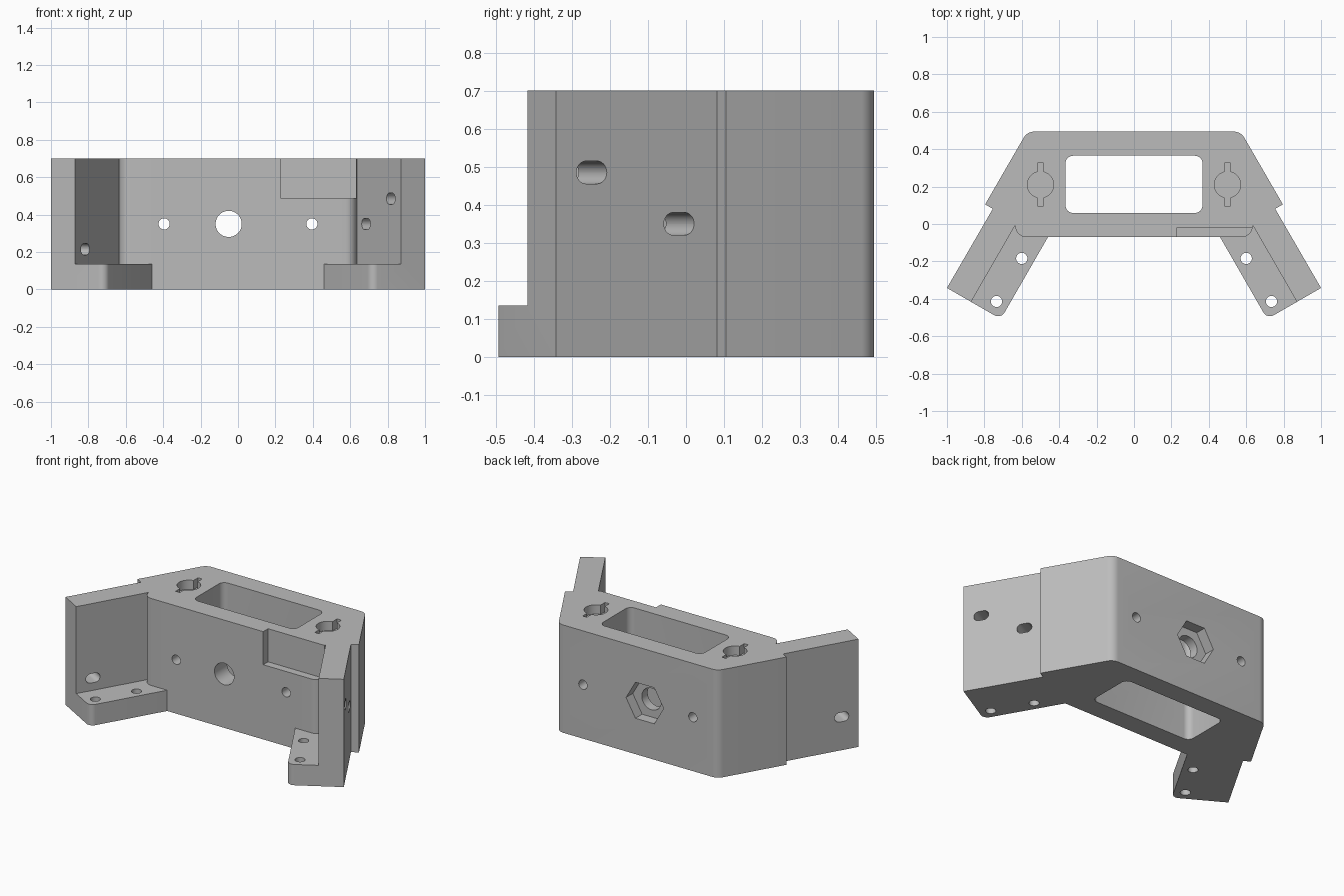
import bpy, bmesh, math
from mathutils import Matrix, Vector

old = bpy.data.objects.get("Cube")
if old:
    bpy.data.objects.remove(old, do_unlink=True)

HEIGHT = 0.70
FLANGE = 0.135
MID = 0.35

grey = bpy.data.materials.new("plain grey")
grey.use_nodes = True
grey.diffuse_color = (0.5, 0.5, 0.5, 1)
grey.node_tree.nodes["Principled BSDF"].inputs["Base Color"].default_value = (0.5, 0.5, 0.5, 1)


def rounded(corners, steps=8):
    """Outline from (x, y, radius) corners, with arcs where radius > 0."""
    out = []
    for i, (x, y, r) in enumerate(corners):
        p = Vector((x, y))
        if not r:
            out.append(p)
            continue
        a = (Vector(corners[i - 1][:2]) - p).normalized()
        b = (Vector(corners[(i + 1) % len(corners)][:2]) - p).normalized()
        half = a.angle(b) / 2
        centre = p + (a + b).normalized() * (r / math.sin(half))
        start = p + a * (r / math.tan(half)) - centre
        end = p + b * (r / math.tan(half)) - centre
        sweep = start.angle_signed(end)
        for k in range(steps + 1):
            t = -sweep * k / steps
            out.append(centre + Matrix.Rotation(t, 2) @ start)
    return out


def box(w, h, r=0):
    return rounded([(-w, -h, r), (w, -h, r), (w, h, r), (-w, h, r)])


def circle(r, n=48):
    return [Vector((r * math.cos(math.tau * k / n), r * math.sin(math.tau * k / n)))
            for k in range(n)]


def prism(name, outline, z0, z1, matrix=Matrix()):
    bm = bmesh.new()
    face = bm.faces.new([bm.verts.new((p[0], p[1], z0)) for p in outline])
    ext = bmesh.ops.extrude_face_region(bm, geom=[face])
    moved = [v for v in ext["geom"] if isinstance(v, bmesh.types.BMVert)]
    bmesh.ops.translate(bm, verts=moved, vec=(0, 0, z1 - z0))
    bm.transform(matrix)
    bmesh.ops.recalc_face_normals(bm, faces=bm.faces)
    mesh = bpy.data.meshes.new(name)
    bm.to_mesh(mesh)
    bm.free()
    mesh.materials.append(grey)
    obj = bpy.data.objects.new(name, mesh)
    bpy.context.collection.objects.link(obj)
    return obj


def frame(origin, u, v, w):
    m = Matrix((u, v, w)).transposed().to_4x4()
    m.translation = origin
    return m


def facing_back(x, z):
    """Frame whose depth axis runs along +y."""
    return frame((x, 0, z), (1, 0, 0), (0, 0, 1), (0, 1, 0))


def mirror(points, s):
    return [(s * p[0], p[1]) for p in points]


# Bracket blank: body, side walls and flanges in one outline
half = [(0.46, -0.07, 0), (0.712, -0.508, 0.04), (1.0, -0.342, 0),
        (0.755, 0.081, 0), (0.796, 0.105, 0), (0.571, 0.494, 0.065)]
outline = rounded(half + [(-x, y, r) for x, y, r in reversed(half)])
bracket = prism("bracket", outline, 0, HEIGHT)

cutters = []


def cut(*args):
    cutters.append(prism("cutter", *args))


# Keyhole outline: circle with a narrow slot across it
gap = math.asin(0.015 / 0.07)
keyhole = []
for s in (1, -1):
    for k in range(25):
        a = (math.pi / 2 - gap) * (k / 12 - 1)
        keyhole.append((s * 0.07 * math.cos(a), s * 0.07 * math.sin(a)))
    keyhole += [(s * 0.015, s * 0.115), (-s * 0.015, s * 0.115)]

space = rounded([(0.46, -0.07, 0), (0.635, -0.07, 0.06), (0.635, -0.007, 0),
                 (0.9, -0.466, 0), (0.9, -0.7, 0), (0.35, -0.7, 0)])
for s in (1, -1):
    # Open space above each flange
    cut(mirror(space, s), FLANGE, 1)
    # Flange screw holes
    for x, y in ((0.60, -0.184), (0.735, -0.414)):
        cut(circle(0.03), -0.1, 0.3, Matrix.Translation((s * x, y, 0)))
    # Slots through the side walls
    c, h = math.cos(math.pi / 6), 0.5
    for x, y, z in ((0.942, -0.25, 0.485), (0.942, -0.25, 0.215), (0.81, -0.02, MID)):
        cut(box(0.046, 0.03, 0.0299), -0.17, 0.1,
            frame((s * x, y, z), (s * h, -c, 0), (0, 0, 1), (s * c, h, 0)))
    # Blind keyholes in the top
    cut(keyhole, HEIGHT - 0.06, 1, Matrix.Translation((s * 0.5, 0.21, 0)))
    # Bolt holes from front to back
    cut(circle(0.03), -0.3, 0.7, facing_back(s * 0.395, MID))

# Central window
cut(box(0.366, 0.153, 0.04), -0.1, 1, Matrix.Translation((0, 0.212, 0)))
# Main bore with hexagonal nut pocket at the back
cut(circle(0.07), -0.3, 0.7, facing_back(-0.05, MID))
cut(circle(0.135, 6), 0.425, 0.7, facing_back(-0.05, MID))
# Front corner recess with two pilot holes
cut([(0.23, -0.2), (0.637, -0.2), (0.637, -0.02), (0.23, -0.02)], 0.485, 1)
for x in (0.355, 0.513):
    cut(circle(0.018, 24), -0.1, 0.04, facing_back(x, 0.60))

bpy.context.view_layer.objects.active = bracket
for c in cutters:
    mod = bracket.modifiers.new("cut", "BOOLEAN")
    mod.operation = "DIFFERENCE"
    mod.solver = "EXACT"
    mod.object = c
    bpy.ops.object.modifier_apply(modifier=mod.name)
    bpy.data.objects.remove(c, do_unlink=True)

for o in bpy.context.selected_objects:
    o.select_set(False)
bracket.select_set(True)
bpy.ops.object.shade_smooth_by_angle(angle=math.radians(30))
